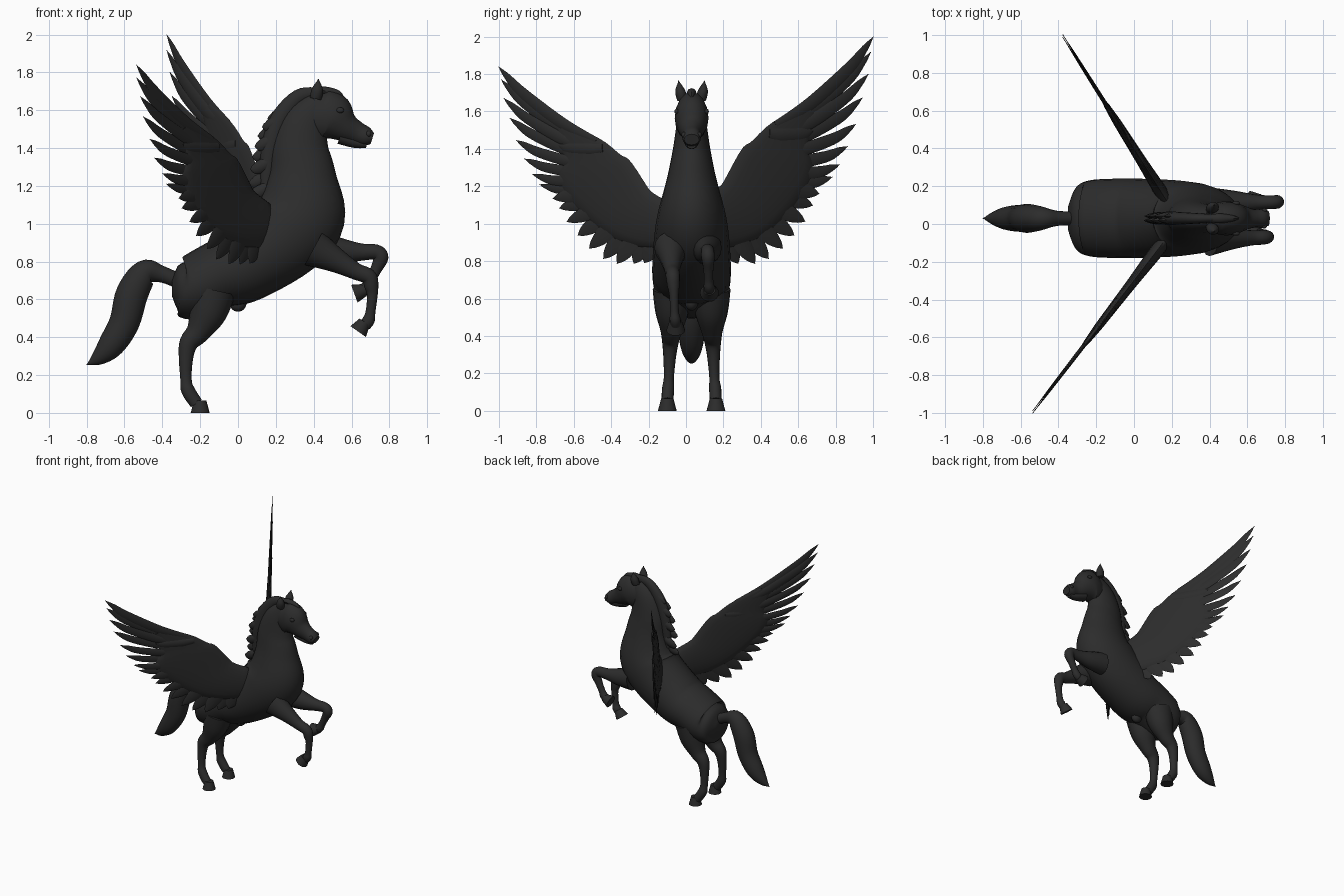
import bpy
import bmesh
import math
from mathutils import Vector

if "Cube" in bpy.data.objects:
    bpy.data.objects.remove(bpy.data.objects["Cube"], do_unlink=True)

# One dark colour for everything
coat = bpy.data.materials.new("charcoal")
coat.use_nodes = True
coat.diffuse_color = (.025, .025, .025, 1)
shader = coat.node_tree.nodes["Principled BSDF"]
shader.inputs["Base Color"].default_value = coat.diffuse_color

MIDDLE = .03  # y of the body's middle plane
SIDES = (("left", 1), ("right", -1))


def body_space(x, z, depth):
    return (x, depth, z)


def left_wing_space(out, z, depth):
    """Upright wing sheet running outward and back from the shoulder."""
    return (.25 - .63 * out + .8 * depth, out + depth / 2, z)


def right_wing_space(out, z, depth):
    """The other sheet sweeps further back and droops slightly."""
    return (.23 - .77 * out + .8 * depth, -out - depth / 2, z - .16 * max(z - 1, 0))


def spline(points, t):
    """Smooth curve through the control points, with t from zero to one."""
    last = len(points) - 1
    span = min(int(t * last), last - 1)
    f = t * last - span
    before, start, end, after = (
        Vector(points[min(max(span + k, 0), last)]) for k in (-1, 0, 1, 2))
    leave, arrive = (end - before) / 2, (after - start) / 2
    ease = f * f * (3 - 2 * f)
    return (start.lerp(end, ease) + leave * f * (1 - f) ** 2
            - arrive * f * f * (1 - f))


def finish(obj, name):
    obj.name = name
    obj.data.name = name
    obj.data.materials.append(coat)
    bpy.ops.object.select_all(action="DESELECT")
    obj.select_set(True)
    bpy.context.view_layer.objects.active = obj
    bpy.ops.object.shade_smooth_by_angle(angle=math.radians(50))


def sweep(name, points, y_start=MIDDLE, y_end=None, place=body_space, ratio=.9, sides=16):
    """Oval tube along (across, up, radius[, half width]) control points."""
    y_end = y_start if y_end is None else y_end
    points = [p if len(p) > 3 else (*p, p[2] * ratio) for p in points]
    steps = 5 * (len(points) - 1)
    path = [spline(points, i / steps) for i in range(steps + 1)]
    bm = bmesh.new()
    rings = []
    for i, p in enumerate(path):
        along = (path[min(i + 1, steps)] - path[max(i - 1, 0)]).xy.normalized()
        across = Vector((-along.y, along.x)) * max(p.z, .002)
        y = y_start + (y_end - y_start) * i / steps
        ring = []
        for k in range(sides):
            angle = math.tau * k / sides
            edge = p.xy + across * math.cos(angle)
            depth = y + max(p.w, .002) * math.sin(angle)
            ring.append(bm.verts.new(place(edge.x, edge.y, depth)))
        rings.append(ring)
    for near, far in zip(rings, rings[1:]):
        for k in range(sides):
            n = (k + 1) % sides
            bm.faces.new((near[k], near[n], far[n], far[k]))
    bm.faces.new(rings[0])
    bm.faces.new(rings[-1])
    bmesh.ops.recalc_face_normals(bm, faces=bm.faces)
    mesh = bpy.data.meshes.new(name)
    bm.to_mesh(mesh)
    bm.free()
    obj = bpy.data.objects.new(name, mesh)
    bpy.context.collection.objects.link(obj)
    finish(obj, name)


def leaf(name, root, tip, half, thick, bend=0, y=0, place=body_space):
    """Tapered feather or hair lock, bowed sideways by bend."""
    root, tip = Vector(root), Vector(tip)
    along = (tip - root).normalized()
    bow = Vector((-along.y, along.x)) * bend
    points = []
    for s, fullness in ((0, .7), (.3, 1), (.7, .9), (.9, .5), (1, 0)):
        middle = root.lerp(tip, s) + bow * math.sin(math.pi * s)
        points.append((*middle, half * fullness, thick * fullness * (1 - s / 2)))
    sweep(name, points, y, place=place, sides=8)


def ball(name, location, size):
    bpy.ops.mesh.primitive_uv_sphere_add(segments=20, ring_count=12, location=location)
    bpy.context.object.scale = size
    finish(bpy.context.object, name)


def hoof(name, y, sole, top):
    """Flared cone from the flat sole up to the pastern."""
    sole, top = Vector(body_space(*sole, y)), Vector(body_space(*top, y))
    axis = top - sole
    bpy.ops.mesh.primitive_cone_add(
        vertices=20, radius1=.05, radius2=.033, depth=axis.length,
        location=(sole + top) / 2, rotation=axis.to_track_quat("Z", "Y").to_euler())
    finish(bpy.context.object, name)


# Trunk and neck
sweep("trunk_and_neck", [
    (-.35, .66, .04, .06), (-.31, .66, .13, .16), (-.24, .66, .17, .2),
    (-.1, .73, .18, .21), (.03, .78, .2, .21), (.24, .93, .23, .2),
    (.33, 1.06, .24, .18), (.34, 1.25, .18, .13), (.33, 1.4, .15, .1),
    (.36, 1.53, .12, .08), (.44, 1.62, .09, .06)], sides=24)
ball("belly_sheath", (0, MIDDLE, .58), (.045, .035, .045))

# Head, jaw, ears, eyes and nostrils
sweep("head", [
    (.37, 1.61, .08, .05), (.43, 1.58, .13, .08), (.5, 1.56, .13, .09),
    (.57, 1.51, .08, .07), (.63, 1.48, .06, .05), (.68, 1.46, .05, .05),
    (.71, 1.45, .03, .04)])
sweep("lower_jaw", [(.54, 1.46, .04), (.62, 1.43, .03), (.68, 1.42, .02)], ratio=1.2)
for label, side in SIDES:
    sweep(label + "_ear", [(.41, 1.66, .03), (.42, 1.71, .03), (.425, 1.765, 0)],
          MIDDLE + side * .05, MIDDLE + side * .07)
    ball(label + "_eye", (.54, MIDDLE + side * .08, 1.6), (.02, .012, .015))
    ball(label + "_nostril", (.69, MIDDLE + side * .04, 1.475), (.014, .014, .016))

# Mane: a crest ridge, hooked locks down the neck, and a forelock
crest = [(.42, 1.69, .03), (.32, 1.67, .04), (.22, 1.55, .05), (.17, 1.38, .05),
         (.15, 1.18, .03)]
sweep("mane_crest", crest, ratio=.7)
for i in range(8):
    root = spline(crest, .4 + .08 * i).xy
    leaf(f"mane_lock_{i + 1}", root, root + Vector((-.1, -.05)), .035, .025, .015,
         MIDDLE + .012 * (-1) ** i)
leaf("forelock", (.41, 1.7), (.56, 1.67), .022, .03, .015, MIDDLE)

# Tail
sweep("tail", [
    (-.32, .7, .04), (-.41, .735, .045), (-.49, .74, .07), (-.56, .63, .085),
    (-.6, .48, .08), (-.67, .36, .07), (-.74, .29, .04), (-.8, .255, 0)])

# Hind legs, planted on the ground
for label, side in SIDES:
    foot = MIDDLE + side * .13
    sweep(label + "_hind_leg", [
        (-.13, .65, .12), (-.16, .53, .1), (-.21, .43, .065), (-.26, .37, .05),
        (-.275, .29, .038), (-.275, .18, .03), (-.265, .12, .036), (-.22, .05, .035)],
        MIDDLE + side * .1, foot)
    hoof(label + "_hind_hoof", foot, (-.2, 0), (-.2, .065))

# Front legs: the left is folded high, the right hangs lower
sweep("left_front_leg", [
    (.42, .87, .09), (.54, .855, .07), (.65, .85, .046), (.73, .85, .04),
    (.755, .82, .04), (.73, .76, .03), (.7, .7, .027), (.68, .665, .032),
    (.65, .64, .03)], .11, .125)
hoof("left_front_hoof", .125, (.615, .63), (.67, .65))
sweep("right_front_leg", [
    (.4, .87, .1), (.52, .805, .065), (.62, .75, .045), (.69, .72, .042),
    (.705, .67, .037), (.71, .62, .028), (.7, .53, .026), (.69, .49, .033),
    (.67, .46, .03)], -.08, -.055)
hoof("right_front_hoof", -.055, (.635, .43), (.67, .48))

# Wings: a thick covert panel, long primaries, shorter secondaries and coverts
panel = [(.06, 1, .09, .035), (.13, 1, .14, .04), (.32, 1.09, .18, .03),
         (.48, 1.31, .2, .024), (.54, 1.45, .13, .016), (.66, 1.61, .04, .008)]
# Each group: tip curve, count, first and last root, half width, thickness, bow
groups = {
    "primary": ([(1, 2), (.965, 1.76), (.88, 1.45), (.785, 1.25)], 8,
                (.48, 1.525), (.42, 1.27), .034, .009, -.045),
    "secondary": ([(.71, 1.16), (.6, .96), (.42, .8), (.22, .79)], 9,
                  (.4, 1.26), (.15, 1.02), .05, .013, -.012),
    "covert": ([(.68, 1.5), (.32, .86)], 7,
               (.44, 1.48), (.2, 1.1), .045, .02, -.015)}
for label, place in (("left", left_wing_space), ("right", right_wing_space)):
    sweep(label + "_wing_panel", panel, 0, place=place)
    for kind, (tips, count, first, last, half, thick, bow) in groups.items():
        for i in range(count):
            t = i / (count - 1)
            leaf(f"{label}_{kind}_feather_{i + 1}", Vector(first).lerp(Vector(last), t),
                 spline(tips, t), half, thick, bow, .004 * (-1) ** i, place)
